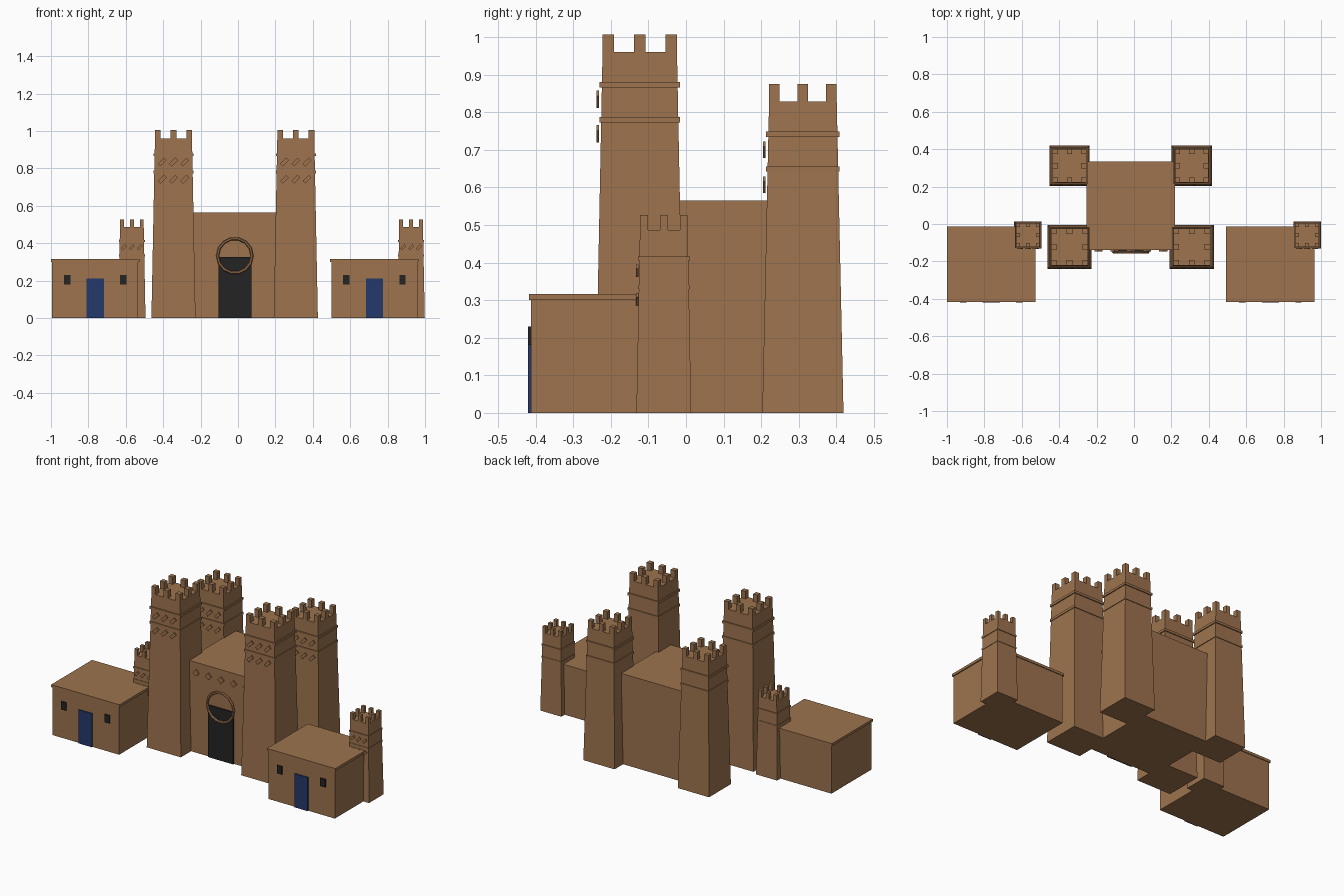
import bpy, bmesh, math
from mathutils import Matrix, Vector

cube = bpy.data.objects.get("Cube")
if cube:
    bpy.data.objects.remove(cube, do_unlink=True)


def make_material(name, rgb):
    mat = bpy.data.materials.new(name)
    mat.use_nodes = True
    mat.diffuse_color = (*rgb, 1)
    mat.node_tree.nodes["Principled BSDF"].inputs["Base Color"].default_value = (*rgb, 1)
    return mat


CLAY = make_material("clay brown", (0.34, 0.172, 0.076))
BLUE = make_material("door blue", (0.017, 0.04, 0.145))
DARK = make_material("opening black", (0.017, 0.017, 0.017))


def add_box(bm, center, size, top_scale=1.0, tilt=0.0):
    """Box, optionally tapered to its top or tilted in the front plane."""
    verts = bmesh.ops.create_cube(bm, size=1)["verts"]
    turn = Matrix.Rotation(tilt, 3, 'Y')
    for v in verts:
        k = top_scale if v.co.z > 0 else 1.0
        local = Vector((v.co.x * size[0] * k, v.co.y * size[1] * k, v.co.z * size[2]))
        v.co = turn @ local + Vector(center)


def finish(name, bm, mat):
    mesh = bpy.data.meshes.new(name)
    bm.to_mesh(mesh)
    bm.free()
    mesh.materials.append(mat)
    obj = bpy.data.objects.new(name, mesh)
    bpy.context.collection.objects.link(obj)
    return obj


def box(name, lo, hi, mat):
    bm = bmesh.new()
    add_box(bm, [(a + b) / 2 for a, b in zip(lo, hi)], [b - a for a, b in zip(lo, hi)])
    return finish(name, bm, mat)


def tower(name, x, y, base, top, height, merlon, bands, band_half, rows, plate_y, scale):
    # Tapered shaft
    bm = bmesh.new()
    add_box(bm, (x, y, height / 2), (2 * base, 2 * base, height), top / base)
    finish(name + "_shaft", bm, CLAY)

    # Merlons at the corners and the middle of each side
    bm = bmesh.new()
    w, h = merlon
    reach = top - w / 2
    for i in (-1, 0, 1):
        for j in (-1, 0, 1):
            if i or j:
                add_box(bm, (x + i * reach, y + j * reach, height + h / 2), (w, w, h))
    finish(name + "_merlons", bm, CLAY)

    # Projecting bands
    bm = bmesh.new()
    for z in bands:
        add_box(bm, (x, y, z), (2 * band_half, 2 * band_half, 0.015 * scale))
    finish(name + "_bands", bm, CLAY)

    # Slanted ornaments on the front
    bm = bmesh.new()
    for z in rows:
        for i in (-1, 0, 1):
            add_box(bm, (x + i * 0.06 * scale, plate_y, z),
                    (0.046 * scale, 0.006, 0.02 * scale), tilt=-math.pi / 4)
    finish(name + "_ornaments", bm, CLAY)


# Central hall
HALL_X = -0.017
box("hall", (-0.255, -0.14, 0), (0.22, 0.335, 0.565), CLAY)
box("gate_opening", (HALL_X - 0.088, -0.149, 0), (HALL_X + 0.088, -0.14, 0.325), DARK)

# Round moulding over the gate
bpy.ops.mesh.primitive_torus_add(
    major_segments=14, minor_segments=6, major_radius=0.092, minor_radius=0.008,
    location=(HALL_X, -0.15, 0.333), rotation=(math.pi / 2, 0, 0))
ring = bpy.context.object
ring.name = "gate_ring"
ring.data.materials.append(CLAY)

# Row of diamonds above the gate
bm = bmesh.new()
for i in range(-2, 3):
    add_box(bm, (HALL_X + i * 0.0865, -0.144, 0.502), (0.031, 0.008, 0.031), tilt=math.pi / 4)
finish("hall_diamonds", bm, CLAY)

# Four hall towers
for side, x in (("right", -0.345), ("left", 0.309)):
    tower("front_tower_" + side, x, -0.123, 0.118, 0.099, 0.96, (0.03, 0.046),
          (0.873, 0.78), 0.107, (0.834, 0.742), -0.235, 1.0)
    tower("back_tower_" + side, x, 0.311, 0.108, 0.09, 0.828, (0.028, 0.047),
          (0.741, 0.649), 0.098, (0.7, 0.607), 0.208, 0.95)

# Two side houses, each with a small tower at the back corner
for side, x in (("right", -0.7635), ("left", 0.7295)):
    box("house_walls_" + side, (x - 0.23, -0.413, 0), (x + 0.23, -0.019, 0.3), CLAY)
    box("house_roof_" + side, (x - 0.2365, -0.418, 0.3), (x + 0.2365, -0.014, 0.316), CLAY)
    box("house_door_" + side, (x - 0.046, -0.42, 0), (x + 0.046, -0.413, 0.21), BLUE)
    for end, s in (("right", -1), ("left", 1)):
        wx = x + s * 0.15
        box("house_window_%s_%s" % (side, end),
            (wx - 0.017, -0.42, 0.18), (wx + 0.017, -0.413, 0.23), DARK)
    tower("small_tower_" + side, x + 0.196, -0.059, 0.073, 0.0635, 0.487, (0.021, 0.04),
          (0.411, 0.335), 0.069, (0.378, 0.302), -0.13, 0.7)
